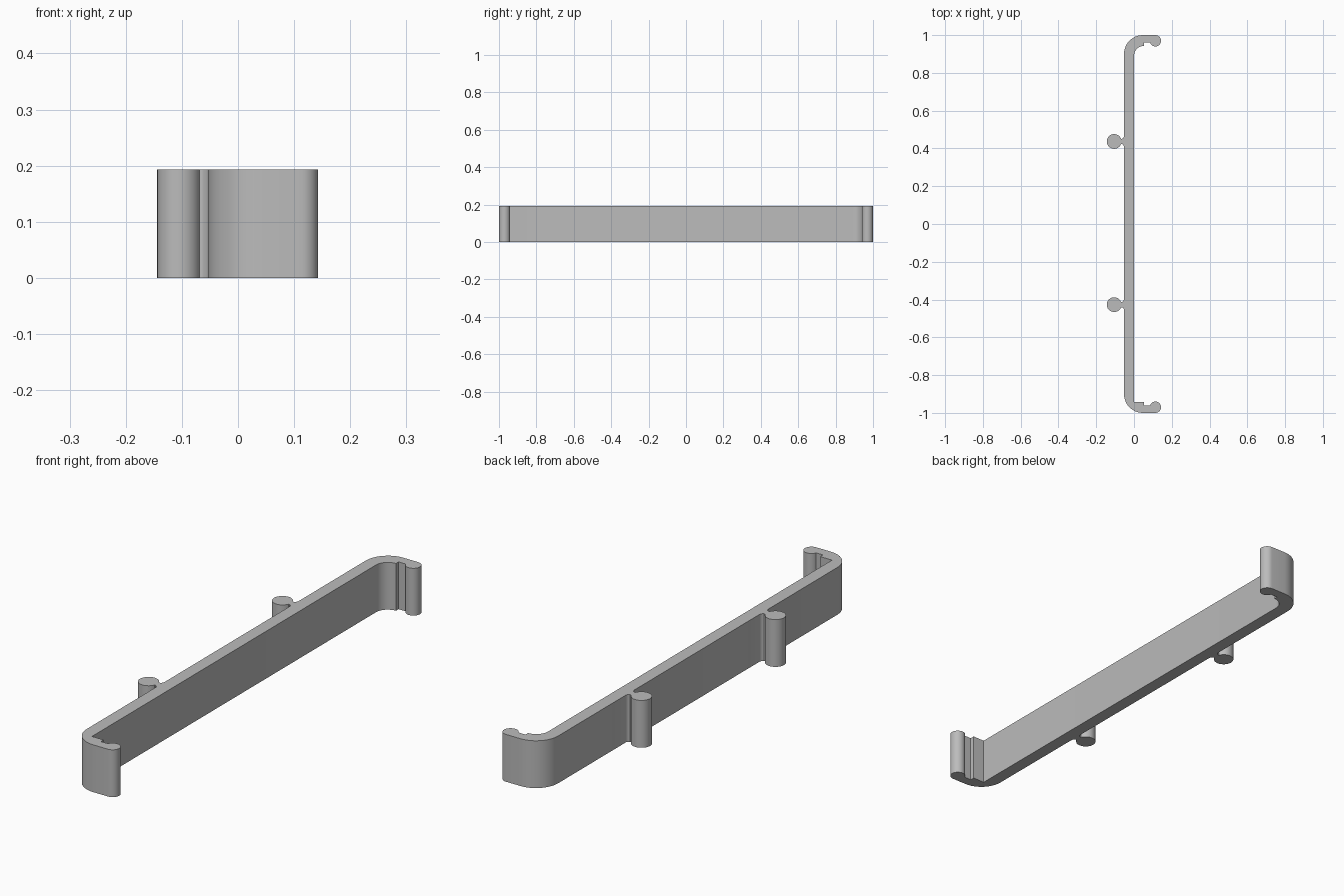
import bpy
import bmesh
from math import sin, cos, radians

cube = bpy.data.objects.get("Cube")
if cube:
    bpy.data.objects.remove(cube, do_unlink=True)

HEIGHT = 0.193
WALL = -0.053       # outer face of the long wall; its inner face is x = 0
BEAD = 0.03
PEG = 0.039


def arc(cx, cy, r, start, end, steps):
    """Points on an arc, angles in degrees."""
    angles = [radians(start + (end - start) * i / steps) for i in range(steps + 1)]
    return [(cx + r * cos(a), cy + r * sin(a)) for a in angles]


def peg(y):
    """Round peg on a flared neck, traced from top to bottom."""
    neck = [(WALL, y + 0.026), (WALL - 0.004, y + 0.018), (WALL - 0.01, y + 0.014)]
    back = [(x, 2 * y - v) for x, v in reversed(neck)]
    return neck + arc(-0.105, y, PEG, 21, 339, 32) + back


# Outline of the clip, counter-clockwise from above
outline = []
# front hook: rounded outer corner, bead and square inner corner
outline += arc(0.047, -0.9, 0.1, 180, 270, 12)
outline += arc(0.113, -0.97, BEAD, -90, 160, 24)
outline += [(0.053, -0.96), (0.053, -0.942), (0, -0.942)]
# back hook: rounded inner corner, bead and rounded outer corner
outline += arc(0.053, 0.89, 0.053, 180, 90, 10)
outline += [(0.053, 0.96)]
outline += arc(0.113, 0.97, BEAD, -160, 90, 24)
outline += arc(0.047, 0.9, 0.1, 90, 180, 12)
# pegs on the outer wall
outline += peg(0.437) + peg(-0.427)

# Extrude the outline upward
bm = bmesh.new()
base = bm.faces.new([bm.verts.new((x, y, 0)) for x, y in outline])
top = bmesh.ops.extrude_face_region(bm, geom=[base], use_keep_orig=True)
verts = [g for g in top["geom"] if isinstance(g, bmesh.types.BMVert)]
bmesh.ops.translate(bm, verts=verts, vec=(0, 0, HEIGHT))
bmesh.ops.recalc_face_normals(bm, faces=bm.faces)
mesh = bpy.data.meshes.new("clip_bracket")
bm.to_mesh(mesh)
bm.free()

clip = bpy.data.objects.new("clip_bracket", mesh)
bpy.context.collection.objects.link(clip)

# Plain grey material
grey = bpy.data.materials.new("light_grey")
grey.use_nodes = True
color = (0.5, 0.5, 0.5, 1)
grey.diffuse_color = color
grey.node_tree.nodes["Principled BSDF"].inputs["Base Color"].default_value = color
mesh.materials.append(grey)

# Smooth the curves, keep the edges sharp
bpy.ops.object.select_all(action="DESELECT")
clip.select_set(True)
bpy.context.view_layer.objects.active = clip
bpy.ops.object.shade_smooth_by_angle(angle=radians(30))
